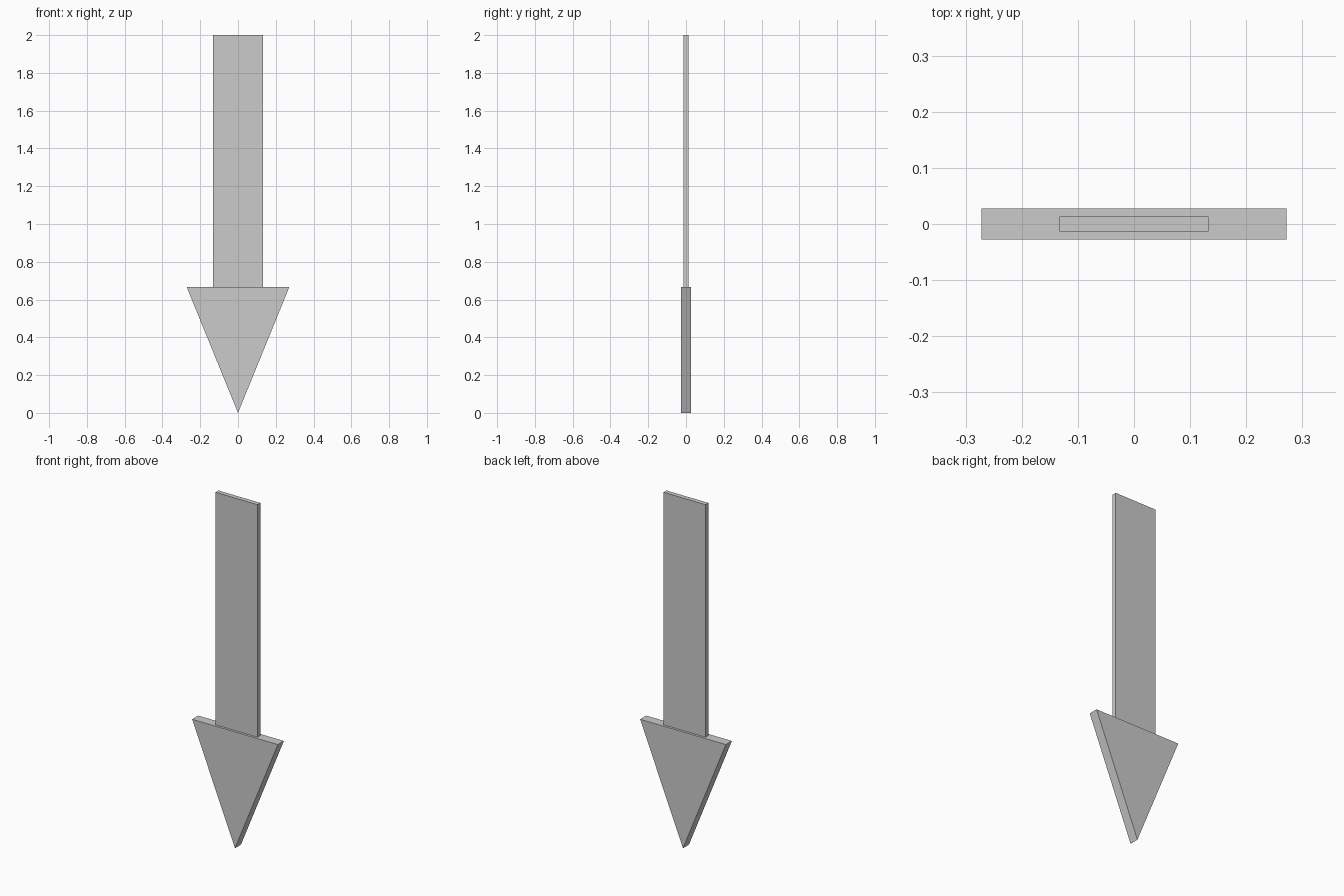
import bpy, bmesh

if "Cube" in bpy.data.objects:
    bpy.data.objects.remove(bpy.data.objects["Cube"])

def extruded_profile(name, points, thickness):
    """Extrude an XZ outline along y, centred on y = 0."""
    bm = bmesh.new()
    face = bm.faces.new([bm.verts.new((x, -thickness / 2, z)) for x, z in points])
    ext = bmesh.ops.extrude_face_region(bm, geom=[face])
    verts = [v for v in ext["geom"] if isinstance(v, bmesh.types.BMVert)]
    bmesh.ops.translate(bm, verts=verts, vec=(0, thickness, 0))
    bmesh.ops.recalc_face_normals(bm, faces=bm.faces)
    mesh = bpy.data.meshes.new(name)
    bm.to_mesh(mesh)
    bm.free()
    obj = bpy.data.objects.new(name, mesh)
    bpy.context.collection.objects.link(obj)
    return obj

HEAD_TOP = 0.667
HEAD_HALF = 0.272
SHAFT_HALF = 0.133

# Triangular head pointing down
extruded_profile("arrow_head",
                 [(0, 0), (HEAD_HALF, HEAD_TOP), (-HEAD_HALF, HEAD_TOP)], 0.0545)

# Flat shaft standing on the head
extruded_profile("arrow_shaft",
                 [(-SHAFT_HALF, HEAD_TOP), (SHAFT_HALF, HEAD_TOP),
                  (SHAFT_HALF, 2.0), (-SHAFT_HALF, 2.0)], 0.0267)
